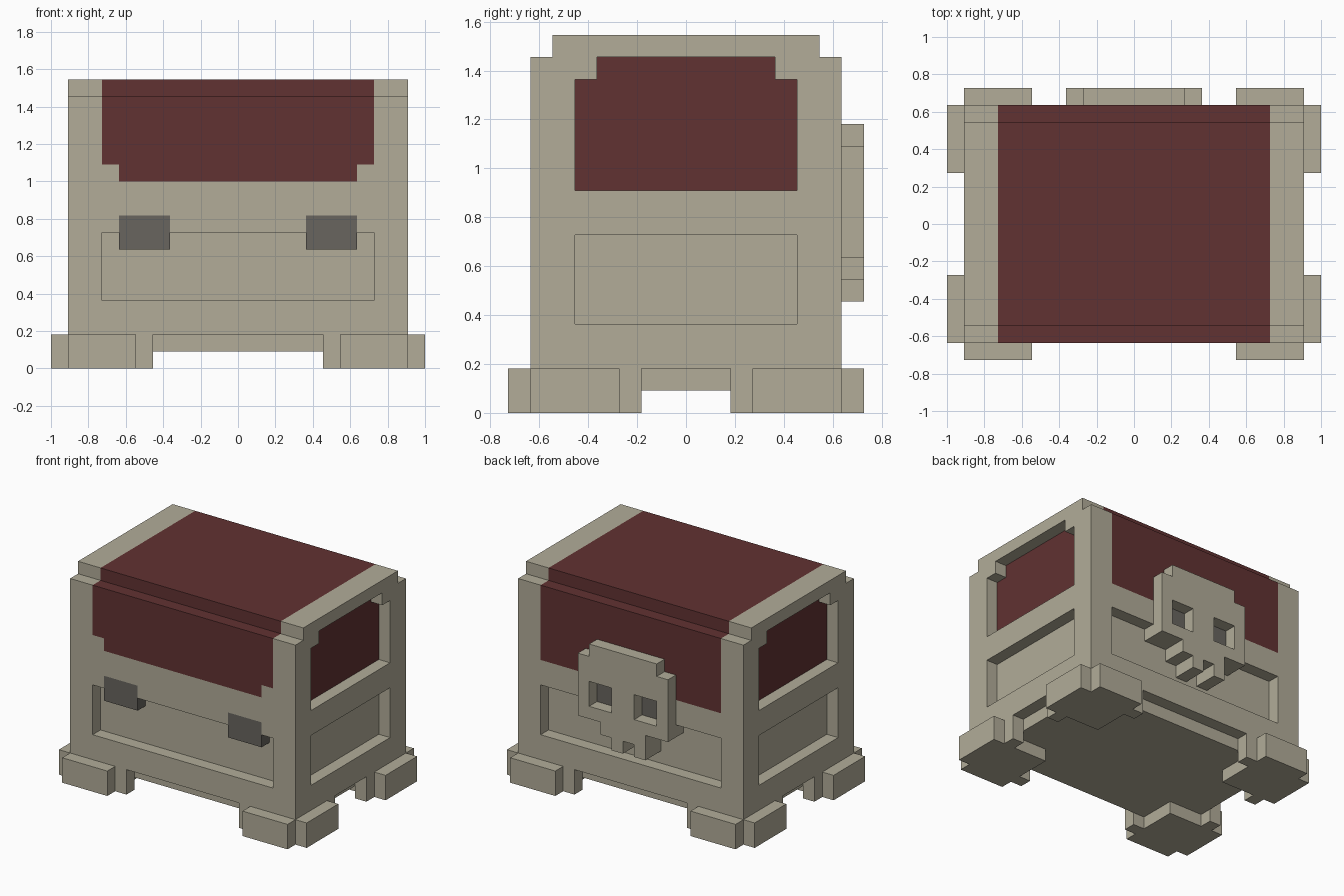
import bpy
import bmesh

UNIT = 1 / 11  # size of one block

cube = bpy.data.objects.get("Cube")
if cube:
    bpy.data.objects.remove(cube, do_unlink=True)


def make_material(name, colour):
    mat = bpy.data.materials.new(name)
    mat.use_nodes = True
    mat.diffuse_color = colour
    for node in mat.node_tree.nodes:
        if node.type == 'BSDF_PRINCIPLED':
            node.inputs["Base Color"].default_value = colour
            node.inputs["Roughness"].default_value = 0.9
    return mat


MATERIALS = [
    make_material("bone_beige", (0.445, 0.415, 0.318, 1)),
    make_material("dark_red", (0.120, 0.032, 0.032, 1)),
    make_material("dark_grey", (0.138, 0.130, 0.114, 1)),
]
BONE, RED, GREY, EMPTY = 0, 1, 2, None


def build(name, steps):
    """Fill, paint or carve boxes (colour, x range, y range, z range) in order,
    then skin the outside of the filled cells."""
    cuts = [sorted({v for s in steps for v in s[axis + 1]}) for axis in range(3)]
    cells = {}
    for colour, *box in steps:
        spans = [range(cuts[a].index(box[a][0]), cuts[a].index(box[a][1])) for a in range(3)]
        for i in spans[0]:
            for j in spans[1]:
                for k in spans[2]:
                    cells[i, j, k] = colour

    bm = bmesh.new()
    verts = {}

    def corner(key):
        if key not in verts:
            verts[key] = bm.verts.new([cuts[a][key[a]] * UNIT for a in range(3)])
        return verts[key]

    for cell, colour in cells.items():
        if colour is EMPTY:
            continue
        for axis in range(3):
            u, v = (axis + 1) % 3, (axis + 2) % 3
            for side in (0, 1):
                neighbour = list(cell)
                neighbour[axis] += 2 * side - 1
                if cells.get(tuple(neighbour)) is not EMPTY:
                    continue
                loop = []
                for du, dv in ((0, 0), (1, 0), (1, 1), (0, 1)):
                    key = list(cell)
                    key[axis] += side
                    key[u] += du
                    key[v] += dv
                    loop.append(corner(tuple(key)))
                face = bm.faces.new(loop if side else loop[::-1])
                face.material_index = colour

    mesh = bpy.data.meshes.new(name)
    bm.to_mesh(mesh)
    bm.free()
    for mat in MATERIALS:
        mesh.materials.append(mat)
    obj = bpy.data.objects.new(name, mesh)
    bpy.context.collection.objects.link(obj)
    return obj


def mirrored(span, sign):
    return tuple(sorted(sign * v for v in span))


# Chest body: base, main block and raised lid
chest = [
    (BONE, (-9, 9), (-6, 6), (1, 2)),
    (BONE, (-10, 10), (-7, 7), (2, 16)),
    (BONE, (-10, 10), (-6, 6), (16, 17)),
    # Red cloth over the lid, front and back
    (RED, (-8, 8), (-6, 6), (16, 17)),
    (RED, (-8, 8), (-7, -6), (12, 16)),
    (RED, (-7, 7), (-7, -6), (11, 12)),
    (RED, (-8, 8), (6, 7), (10, 16)),
]
for sign in (-1, 1):
    outer, inner = mirrored((9, 10), sign), mirrored((8, 9), sign)
    chest += [
        # Long recess on the front and back
        (EMPTY, (-8, 8), mirrored((6, 7), sign), (4, 8)),
        # Lower recess and red-backed upper recess on each end
        (EMPTY, outer, (-5, 5), (4, 8)),
        (EMPTY, outer, (-5, 5), (10, 15)),
        (EMPTY, outer, (-4, 4), (15, 16)),
        (RED, inner, (-5, 5), (10, 16)),
    ]
for sign in (-1, 1):
    chest += [
        # Front clasps hanging into the recess, and dark skull sockets
        (GREY, mirrored((4, 7), sign), (-7, -6), (7, 9)),
        (GREY, mirrored((1, 3), sign), (6, 7), (8, 10)),
    ]
build("chest_body", chest)

# Skull ornament on the back, with eye holes and uneven teeth
skull = [
    (BONE, (-3, 3), (7, 8), (12, 13)),
    (BONE, (-4, 4), (7, 8), (8, 12)),
    (BONE, (-4, 4), (6, 8), (7, 8)),
    (BONE, (-2, 2), (6, 8), (6, 7)),
    (BONE, (0, 1), (6, 8), (5, 6)),
    (BONE, (-2, -1), (6, 8), (5, 6)),
    (EMPTY, (-3, -1), (7, 8), (8, 10)),
    (EMPTY, (1, 3), (7, 8), (8, 10)),
]
build("skull_ornament", skull)

# Four feet: corner block, two outer plates and two inner nubs
FOOT = [
    ((6, 10), (3, 7)),
    ((10, 11), (3, 7)),
    ((6, 10), (7, 8)),
    ((5, 6), (6, 7)),
    ((9, 10), (2, 3)),
]
for side, sx in (("left", 1), ("right", -1)):
    for end, sy in (("front", -1), ("back", 1)):
        build(f"{end}_{side}_foot",
              [(BONE, mirrored(x, sx), mirrored(y, sy), (0, 2)) for x, y in FOOT])
